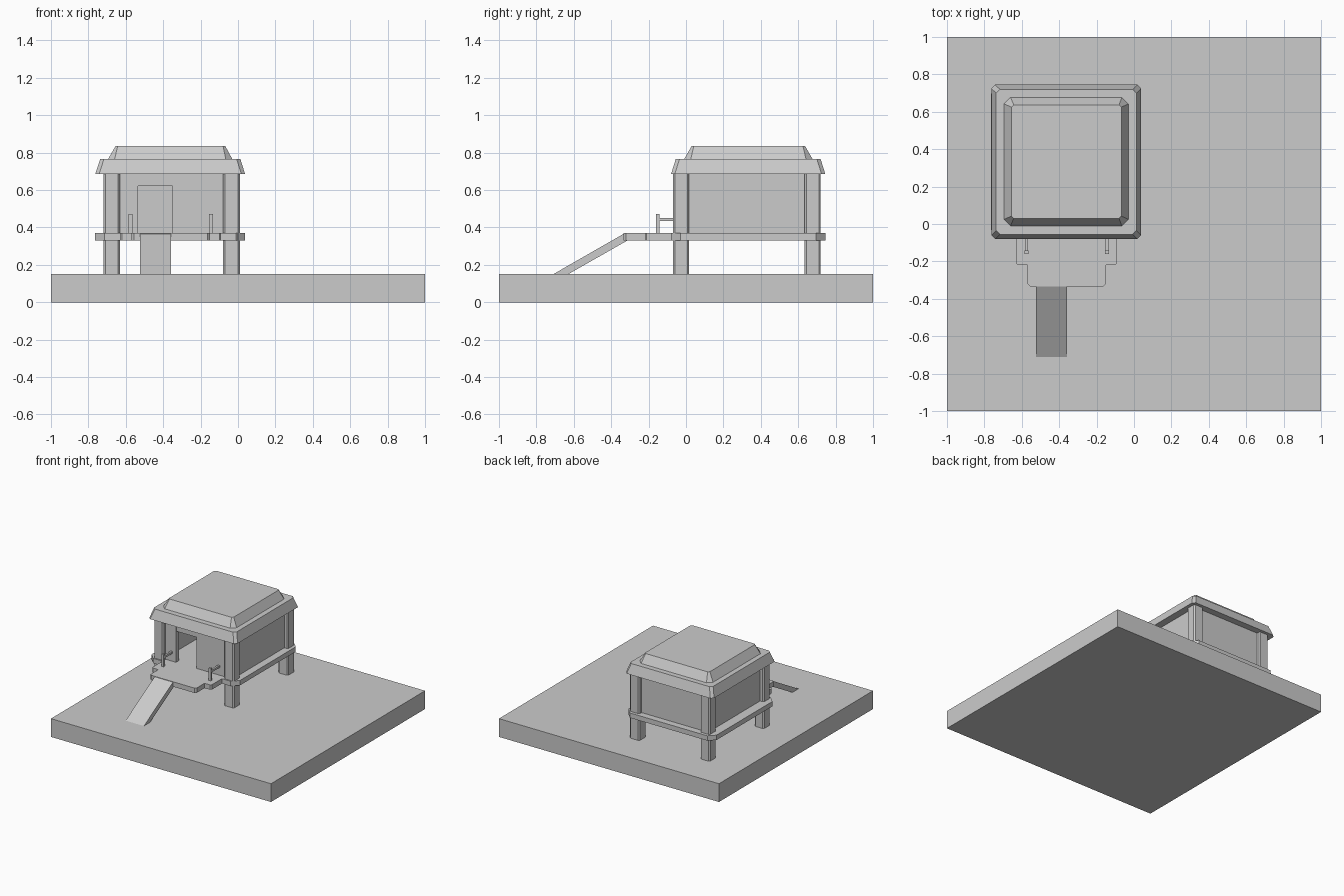
import bpy, bmesh

if "Cube" in bpy.data.objects:
    bpy.data.objects.remove(bpy.data.objects["Cube"])

CX, CY = -0.3625, 0.3325   # centre of the hut


def make(name, bm):
    bmesh.ops.recalc_face_normals(bm, faces=bm.faces)
    me = bpy.data.meshes.new(name)
    bm.to_mesh(me)
    bm.free()
    ob = bpy.data.objects.new(name, me)
    bpy.context.collection.objects.link(ob)
    return ob


def box(name, x, y, z):
    return loft(name, [(x, y, z[0], 0), (x, y, z[1], 0)])


def loft(name, rings):
    """Stacked rectangles (x range, y range, z, corner chamfer)."""
    bm = bmesh.new()
    loops = []
    for (x0, x1), (y0, y1), z, c in rings:
        if c:
            pts = [(x0 + c, y0), (x1 - c, y0), (x1, y0 + c), (x1, y1 - c),
                   (x1 - c, y1), (x0 + c, y1), (x0, y1 - c), (x0, y0 + c)]
        else:
            pts = [(x0, y0), (x1, y0), (x1, y1), (x0, y1)]
        loops.append([bm.verts.new((px, py, z)) for px, py in pts])
    for a, b in zip(loops, loops[1:]):
        for i in range(len(a)):
            j = (i + 1) % len(a)
            bm.faces.new((a[i], a[j], b[j], b[i]))
    bm.faces.new(loops[0])
    bm.faces.new(loops[-1])
    return make(name, bm)


def extrude(name, pts, vec):
    """Flat outline of 3D points pushed along vec."""
    bm = bmesh.new()
    f = bm.faces.new([bm.verts.new(p) for p in pts])
    r = bmesh.ops.extrude_face_region(bm, geom=[f])
    bmesh.ops.translate(bm, vec=vec,
                        verts=[v for v in r['geom'] if isinstance(v, bmesh.types.BMVert)])
    return make(name, bm)


# ground slab
box("ground_slab", (-1, 1), (-1, 1), (0, 0.15))

# corner posts
for side, x in (("left", (-0.718, -0.632)), ("right", (-0.08, 0.01))):
    for end, y in (("front", (-0.07, 0.017)), ("back", (0.633, 0.72))):
        loft(f"{end}_{side}_post", [(x, y, 0.15, 0.01), (x, y, 0.69, 0.01)])

# floor deck with chamfered corners
deck = ((-0.765, 0.038), (-0.08, 0.745))
loft("floor_deck", [(*deck, 0.33, 0.05), (*deck, 0.37, 0.05)])

# stepped porch outline, half mirrored about its centre line
half = [(0.27, -0.06), (0.27, -0.21), (0.26, -0.22), (0.21, -0.22),
        (0.21, -0.32), (0.197, -0.333)]
px = -0.36
outline = [(px + x, y, 0.33) for x, y in half] + [(px - x, y, 0.33) for x, y in reversed(half)]
extrude("porch", outline, (0, 0, 0.04))

# ramp
extrude("ramp", [(-0.525, -0.71, 0.15), (-0.525, -0.33, 0.368),
                 (-0.525, -0.31, 0.332), (-0.525, -0.63, 0.15)], (0.167, 0, 0))

# walls
wz = (0.37, 0.69)
box("left_wall", (-0.685, -0.645), (0, 0.65), wz)
box("right_wall", (-0.06, -0.022), (0, 0.65), wz)
box("back_wall", (-0.65, -0.06), (0.65, 0.69), wz)
box("front_wall_left", (-0.65, -0.535), (-0.04, 0), wz)
box("front_wall_right", (-0.35, -0.06), (-0.04, 0), wz)
box("door_lintel", (-0.535, -0.35), (-0.033, -0.007), (0.622, 0.69))

# porch handrails
for side, x in (("left", -0.575), ("right", -0.145)):
    box(f"{side}_rail_post", (x - 0.01, x + 0.01), (-0.16, -0.143), (0.37, 0.472))
    box(f"{side}_handrail", (x - 0.008, x + 0.008), (-0.145, -0.04), (0.435, 0.451))

# two-tier roof
loft("lower_roof", [((-0.763, 0.038), (-0.08, 0.745), 0.685, 0.02),
                    ((-0.737, 0.013), (-0.055, 0.72), 0.765, 0.02)])
loft("upper_roof", [((-0.695, -0.03), (-0.01, 0.677), 0.765, 0.035),
                    ((-0.655, -0.068), (0.03, 0.637), 0.835, 0.012)])
